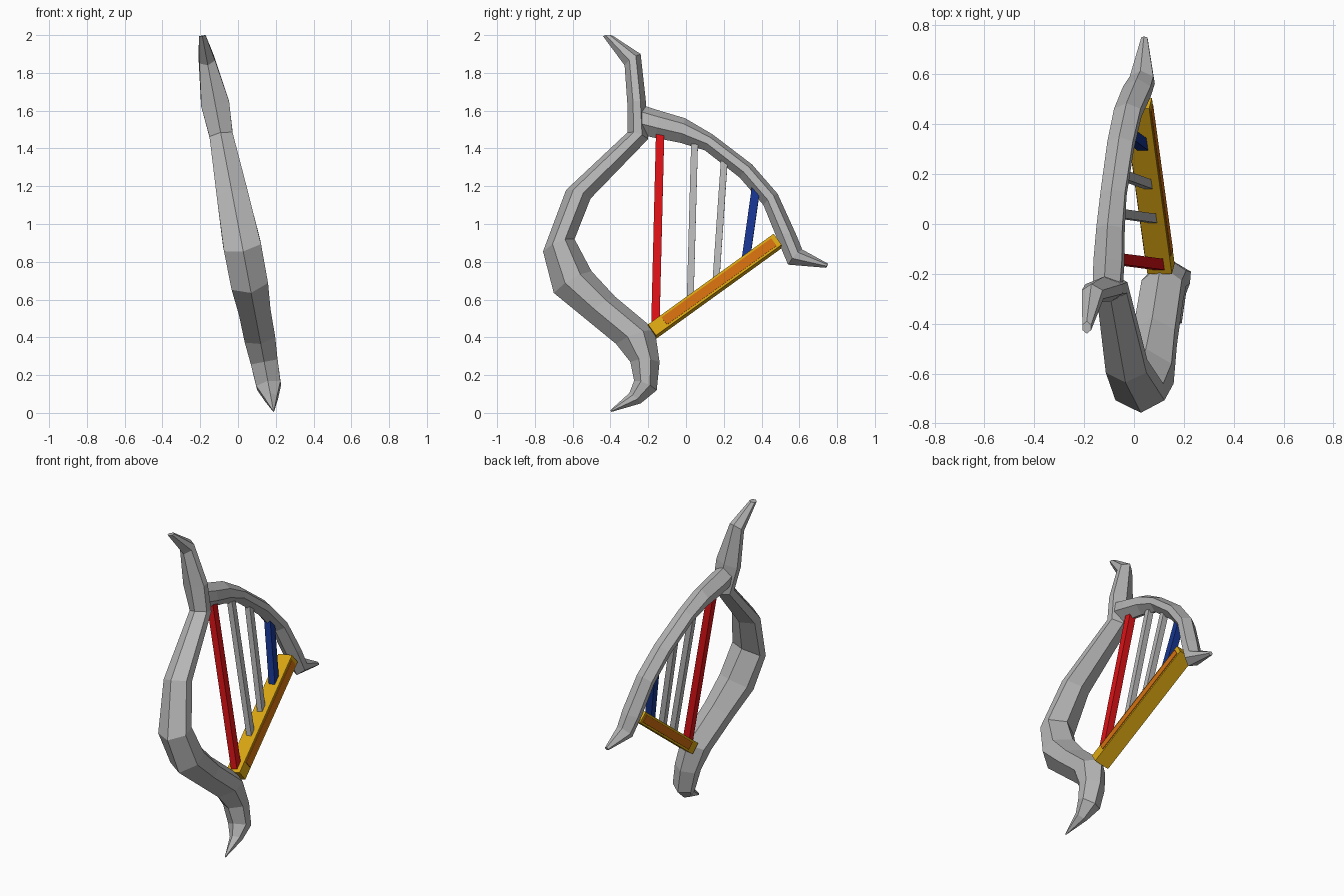
import bpy, bmesh, math
from mathutils import Vector

if "Cube" in bpy.data.objects:
    bpy.data.objects.remove(bpy.data.objects["Cube"])

LEAN = math.atan(0.19)      # the whole harp leans sideways


def place(y, z, w):
    """Point on the leaning harp plane, offset w across its thickness."""
    return Vector((0.19 - 0.19 * z + w * math.cos(LEAN), y, z + w * math.sin(LEAN)))


def material(name, rgb):
    m = bpy.data.materials.new(name)
    m.diffuse_color = (*rgb, 1)
    m.use_nodes = True
    m.node_tree.nodes["Principled BSDF"].inputs["Base Color"].default_value = m.diffuse_color
    return m


GREY = material("stone grey", (0.47, 0.47, 0.47))
YELLOW = material("golden yellow", (0.72, 0.39, 0.006))
ORANGE = material("orange", (0.65, 0.16, 0.005))
RED = material("red", (0.72, 0.006, 0.008))
BLUE = material("blue", (0.008, 0.035, 0.28))


def loft(name, rings, mat):
    """Bridge a row of equal rings and cap both ends."""
    bm = bmesh.new()
    rows = [[bm.verts.new(p) for p in r] for r in rings]
    n = len(rows[0])
    for a, b in zip(rows, rows[1:]):
        for i in range(n):
            j = (i + 1) % n
            bm.faces.new((a[i], a[j], b[j], b[i]))
    bm.faces.new(rows[0])
    bm.faces.new(rows[-1])
    bmesh.ops.recalc_face_normals(bm, faces=bm.faces)
    me = bpy.data.meshes.new(name)
    bm.to_mesh(me)
    bm.free()
    me.materials.append(mat)
    ob = bpy.data.objects.new(name, me)
    bpy.context.collection.objects.link(ob)
    return ob


def hexagon(oy, oz, iy, iz, w):
    """Six-sided section: outer ridge, flat sides, inner ridge."""
    def at(t, s):
        return place(oy + (iy - oy) * t, oz + (iz - oz) * t, s)
    return [at(0, 0), at(.3, w), at(.7, w), at(1, 0), at(.7, -w), at(.3, -w)]


# column with curled foot and top horn: outer y, z, inner y, z, half thickness
column = [
    (-.400, .015, -.395, .005, .003),
    (-.300, .105, -.240, .050, .035),
    (-.275, .170, -.155, .120, .065),
    (-.295, .270, -.140, .270, .072),
    (-.370, .365, -.165, .440, .082),
    (-.535, .500, -.375, .615, .085),
    (-.700, .635, -.500, .750, .098),
    (-.757, .855, -.590, .920, .100),
    (-.635, 1.18, -.505, 1.135, .083),
    (-.310, 1.485, -.200, 1.45, .062),
    (-.310, 1.630, -.212, 1.645, .075),
    (-.325, 1.840, -.240, 1.900, .042),
    (-.440, 1.995, -.390, 1.998, .018),
]
loft("column", [hexagon(*s) for s in column], GREY)

# arched neck ending in a pointed tail
neck = [
    (-.265, 1.640, -.270, 1.480, .055),
    (-.140, 1.600, -.160, 1.455, .058),
    (-.005, 1.560, -.030, 1.430, .053),
    (.140, 1.475, .100, 1.390, .050),
    (.350, 1.315, .285, 1.245, .052),
    (.485, 1.160, .410, 1.100, .054),
    (.585, .940, .475, .940, .056),
    (.615, .865, .540, .785, .048),
    (.752, .790, .742, .768, .012),
]
loft("neck", [hexagon(*s) for s in neck], GREY)


def bar(name, a, b, half, w0, w1, mat):
    """Rectangular bar from a to b in the harp plane, spanning w0..w1."""
    a, b = Vector(a), Vector(b)
    d = (b - a).normalized()
    n = Vector((-d.y, d.x)) * half
    rings = []
    for p in (a, b):
        q, r = p + n, p - n
        rings.append([place(q.x, q.y, w0), place(q.x, q.y, w1),
                      place(r.x, r.y, w1), place(r.x, r.y, w0)])
    return loft(name, rings, mat)


# soundboard with an orange panel on each side
bar("soundboard", (-.18, .43), (.485, .91), .036, -.05, .05, YELLOW)
for side, s in (("right", 1), ("left", -1)):
    bar("soundboard_panel_" + side, (-.115, .477), (.465, .895), .024,
        s * .048, s * .054, ORANGE)

# strings
strings = [
    ("red_string", (-.162, .47), (-.137, 1.48), .022, RED),
    ("grey_string_1", (.022, .59), (.045, 1.42), .018, GREY),
    ("grey_string_2", (.158, .69), (.203, 1.34), .018, GREY),
    ("blue_string", (.315, .80), (.372, 1.20), .022, BLUE),
]
for name, lo, hi, r, mat in strings:
    bar(name, lo, hi, r, -r, r, mat)
